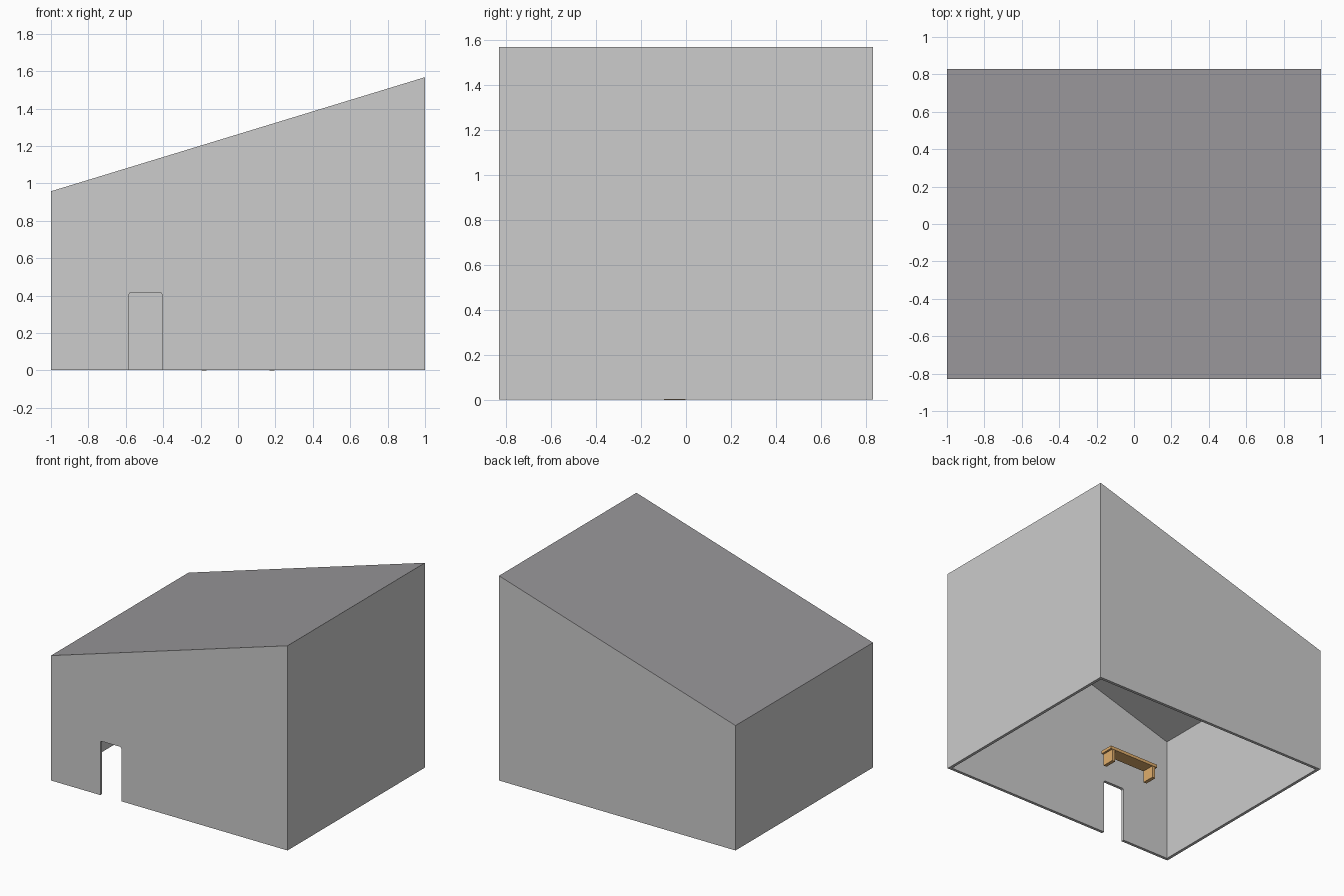
import bpy, bmesh

if "Cube" in bpy.data.objects:
    bpy.data.objects.remove(bpy.data.objects["Cube"])


def material(name, rgb):
    m = bpy.data.materials.new(name)
    m.diffuse_color = (*rgb, 1.0)
    m.use_nodes = True
    m.node_tree.nodes["Principled BSDF"].inputs["Base Color"].default_value = m.diffuse_color
    return m


wall_grey = material("wall grey", (0.604, 0.604, 0.604))
roof_grey = material("roof grey", (0.314, 0.305, 0.319))
wood = material("light wood", (0.74, 0.42, 0.15))


def prism(name, profile, y0, y1, mat=None):
    """Extrude an x-z profile from y0 to y1."""
    bm = bmesh.new()
    base = bm.faces.new([bm.verts.new((x, y0, z)) for x, z in profile])
    geo = bmesh.ops.extrude_face_region(bm, geom=[base])["geom"]
    moved = [v for v in geo if isinstance(v, bmesh.types.BMVert)]
    bmesh.ops.translate(bm, verts=moved, vec=(0, y1 - y0, 0))
    bmesh.ops.recalc_face_normals(bm, faces=bm.faces)
    me = bpy.data.meshes.new(name)
    bm.to_mesh(me)
    bm.free()
    ob = bpy.data.objects.new(name, me)
    bpy.context.collection.objects.link(ob)
    if mat:
        me.materials.append(mat)
    return ob


def rect(x0, x1, z0, z1):
    return [(x0, z0), (x1, z0), (x1, z1), (x0, z1)]


def cut(target, cutter):
    mod = target.modifiers.new("cut", "BOOLEAN")
    mod.operation = "DIFFERENCE"
    mod.solver = "EXACT"
    mod.object = cutter
    cutter.hide_render = True
    bpy.context.view_layer.objects.active = target
    bpy.ops.object.modifier_apply(modifier=mod.name)
    bpy.data.objects.remove(cutter)


HALF_Y, T, BASE = 0.83, 0.022, 0.003


def roof_z(x):
    return 1.2625 + 0.305 * x


# hollow, floorless building with a single sloping roof
shell = prism("building_shell", [(-1, BASE), (1, BASE), (1, roof_z(1)), (-1, roof_z(-1))],
              -HALF_Y, HALF_Y, wall_grey)
i = 1 - T
room = prism("room_cutter", [(-i, -0.1), (i, -0.1), (i, roof_z(i) - 0.025), (-i, roof_z(-i) - 0.025)],
             -HALF_Y + T, HALF_Y - T)
cut(shell, room)

# doorway with softened top corners
l, r, top, c = -0.583, -0.406, 0.417, 0.012
door = prism("door_cutter", [(l, -0.1), (r, -0.1), (r, top - c), (r - 0.3 * c, top - 0.3 * c),
                             (r - c, top), (l + c, top), (l + 0.3 * c, top - 0.3 * c), (l, top - c)],
             -HALF_Y - 0.1, -HALF_Y + 0.1)
cut(shell, door)

# upward-facing outer slope takes the roof colour
shell.data.materials.clear()
shell.data.materials.append(wall_grey)
shell.data.materials.append(roof_grey)
for p in shell.data.polygons:
    p.material_index = 1 if p.normal.z > 0.5 else 0

# bench inside the room
prism("bench_seat", rect(-0.21, 0.21, 0.09, 0.113), -0.1, 0.0, wood)
for side, x in (("left", -0.182), ("right", 0.182)):
    prism("bench_leg_" + side, rect(x - 0.013, x + 0.013, 0, 0.09), -0.097, -0.003, wood)
